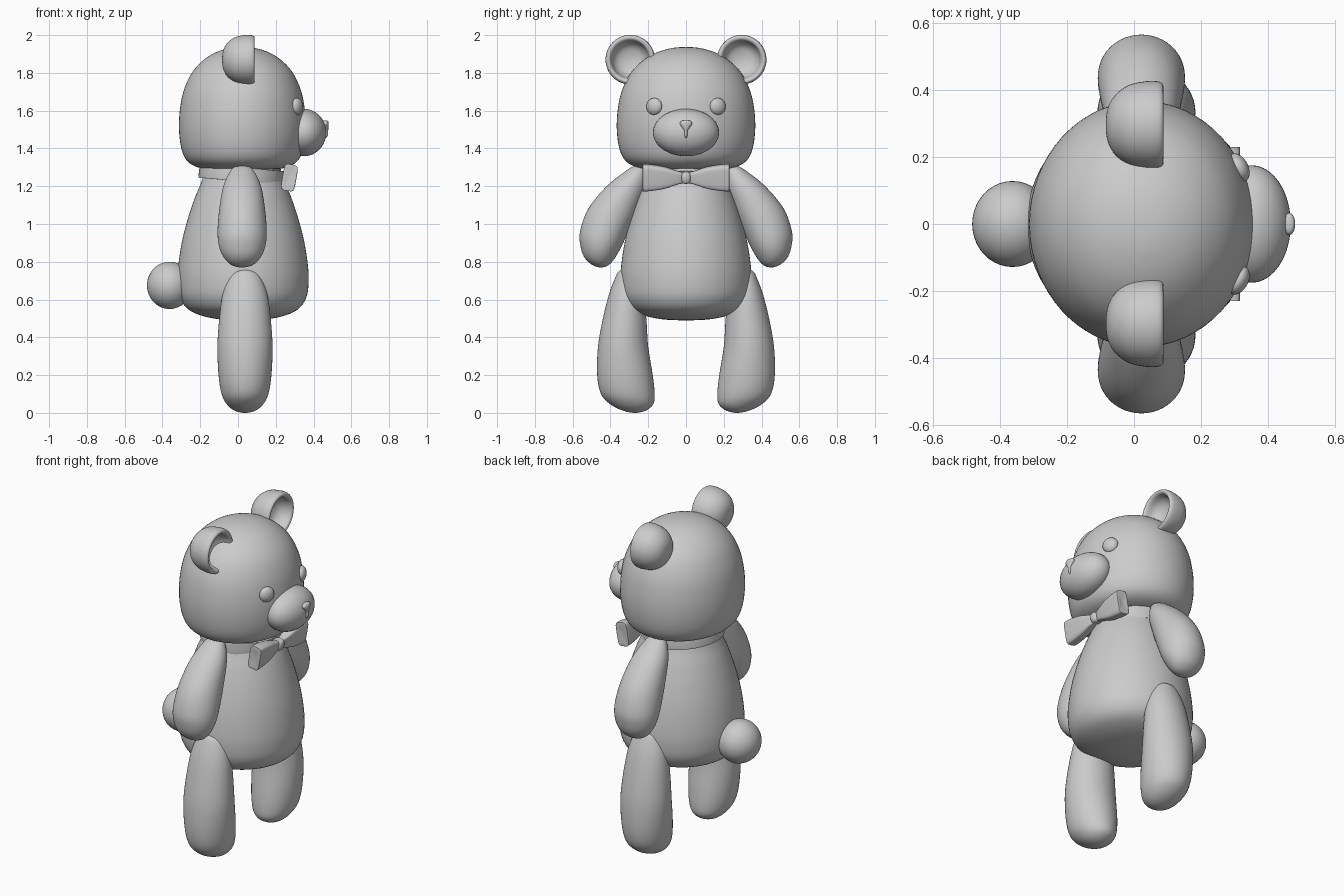
import bpy, bmesh, math
from mathutils import Matrix

if "Cube" in bpy.data.objects:
    bpy.data.objects.remove(bpy.data.objects["Cube"])


def catmull(p0, p1, p2, p3, t):
    return tuple(0.5 * (2*b + (c-a)*t + (2*a-5*b+4*c-d)*t*t + (3*b-a-3*c+d)*t**3)
                 for a, b, c, d in zip(p0, p1, p2, p3))


def loft(name, rows, n=48, steps=5, power=2.0, matrix=None):
    """Smooth skin through rows (x, y, z, rx, ry); zero radius closes to a pole."""
    def phantom(end, nxt):
        return nxt[:3] + (-nxt[3], -nxt[4]) if end[3] == 0 else end
    pts = [phantom(rows[0], rows[1])] + rows + [phantom(rows[-1], rows[-2])]
    path = [catmull(*pts[i:i+4], k/steps) for i in range(len(rows)-1) for k in range(steps)]
    path.append(rows[-1])
    bm = bmesh.new()
    rings = []
    for x, y, z, rx, ry in path:
        if abs(rx) < 1e-6:
            rings.append([bm.verts.new((x, y, z))])
            continue
        ring = []
        for k in range(n):
            c, s = math.cos(2*math.pi*k/n), math.sin(2*math.pi*k/n)
            ring.append(bm.verts.new((
                x + rx*math.copysign(abs(c)**(2/power), c),
                y + ry*math.copysign(abs(s)**(2/power), s), z)))
        rings.append(ring)
    for a, b in zip(rings, rings[1:]):
        for k in range(n):
            j = (k+1) % n
            if len(a) == 1:
                bm.faces.new((a[0], b[k], b[j]))
            elif len(b) == 1:
                bm.faces.new((a[k], b[0], a[j]))
            else:
                bm.faces.new((a[k], b[k], b[j], a[j]))
    bmesh.ops.recalc_face_normals(bm, faces=bm.faces)
    if matrix:
        bm.transform(matrix)
    return finish(name, bm)


def ball(name, loc, size, turn=0.0):
    bm = bmesh.new()
    bmesh.ops.create_uvsphere(bm, u_segments=40, v_segments=24, radius=1)
    bm.transform(Matrix.Translation(loc) @ Matrix.Rotation(turn, 4, 'Z')
                 @ Matrix.Diagonal((*size, 1)))
    return finish(name, bm)


def finish(name, bm):
    me = bpy.data.meshes.new(name)
    bm.to_mesh(me)
    bm.free()
    ob = bpy.data.objects.new(name, me)
    bpy.context.collection.objects.link(ob)
    bpy.context.view_layer.objects.active = ob
    bpy.ops.object.select_all(action='DESELECT')
    ob.select_set(True)
    bpy.ops.object.shade_smooth_by_angle(angle=math.radians(45))
    return ob


def turned(x, profile, kx=1.0):
    return [(x, 0, z, r*kx, r) for r, z in profile]


# Head and body, slightly narrower front to back
loft("head", turned(0.023, [
    (0, 1.285), (.15, 1.287), (.25, 1.298), (.315, 1.33), (.35, 1.39), (.366, 1.49),
    (.362, 1.60), (.338, 1.71), (.285, 1.81), (.2, 1.885), (.1, 1.926), (0, 1.937)], .915), 64)
loft("body", turned(.027, [
    (0, .49), (.12, .495), (.22, .515), (.295, .552), (.336, .615), (.347, .70), (.342, .79),
    (.323, .91), (.292, 1.03), (.255, 1.14), (.222, 1.22), (.19, 1.32)]), 64)

# Muzzle, nose and tail
ball("muzzle", (.35, 0, 1.484), (.117, .175, .125))
loft("nose", [(.462, 0, z, d, w) for z, d, w in [
    (1.549, 0, 0), (1.545, .014, .024), (1.53, .018, .033), (1.51, .017, .02),
    (1.492, .015, .009), (1.465, .012, .007), (1.455, 0, 0)]], 24)
ball("tail", (-.362, 0, .675), (.12, .128, .125))

# Tilted collar band
loft("collar", [(0, 0, z, r, r) for r, z in [
    (.19, -.035), (.222, -.036), (.228, -.03), (.225, .03), (.22, .037), (.19, .037)]], 48, 3,
    matrix=Matrix.Translation((.02, 0, 1.262)) @ Matrix.Rotation(math.radians(5), 4, 'Y'))

# Bow knot
bow = Matrix.Translation((.272, 0, 1.245)) @ Matrix.Rotation(math.radians(10), 4, 'Y')
loft("bow_knot", [(0, 0, z, a, b) for z, a, b in [
    (-.028, 0, 0), (-.027, .025, .02), (0, .033, .026), (.027, .025, .02), (.028, 0, 0)]],
    24, 4, 3, bow)

for s, side in ((-1, "right"), (1, "left")):
    # Ears: cupped bowls opening forward
    face_front = Matrix.Translation((0, s*.295, 1.87)) @ Matrix.Rotation(math.pi/2, 4, 'Y')
    loft("ear_" + side, [(0, 0, z, r, r) for z, r in [
        (-.084, 0), (-.078, .05), (-.055, .09), (-.015, .119), (.035, .13), (.07, .13),
        (.085, .123), (.086, .112), (.075, .102), (.035, .09), (.005, .06), (-.008, 0)]],
        matrix=face_front)
    # Eyes
    ball("eye_" + side, (.312, s*.168, 1.622), (.028, .045, .045), s*math.radians(27))
    # Arms
    loft("arm_" + side, [(.022, s*y, z, a, b) for z, y, b, a in [
        (1.313, .25, 0, 0), (1.305, .252, .028, .035), (1.28, .262, .058, .063),
        (1.2, .315, .105, .1), (1.08, .385, .133, .121), (.96, .433, .128, .13),
        (.88, .45, .108, .122), (.82, .456, .08, .095), (.782, .452, .042, .055),
        (.77, .45, 0, 0)]])
    # Legs
    loft("leg_" + side, [(.037, s*y, z, a, b) for z, y, b, a in [
        (.762, .32, 0, 0), (.75, .32, .035, .05), (.715, .315, .06, .085),
        (.63, .315, .092, .118), (.5, .325, .115, .136), (.35, .333, .133, .146),
        (.2, .323, .147, .14), (.1, .308, .142, .124), (.045, .287, .113, .096),
        (.012, .274, .06, .055), (0, .27, 0, 0)]])
    # Bow loops flare outwards from the knot
    wing = bow @ Matrix.Rotation(-s*math.pi/2, 4, 'X')
    loft("bow_loop_" + side, [(0, 0, z, d, h) for z, d, h in [
        (.01, 0, 0), (.012, .014, .024), (.05, .026, .036), (.11, .034, .056),
        (.18, .037, .068), (.222, .037, .07), (.23, .032, .063), (.226, 0, 0)]],
        32, 4, 5, wing)
